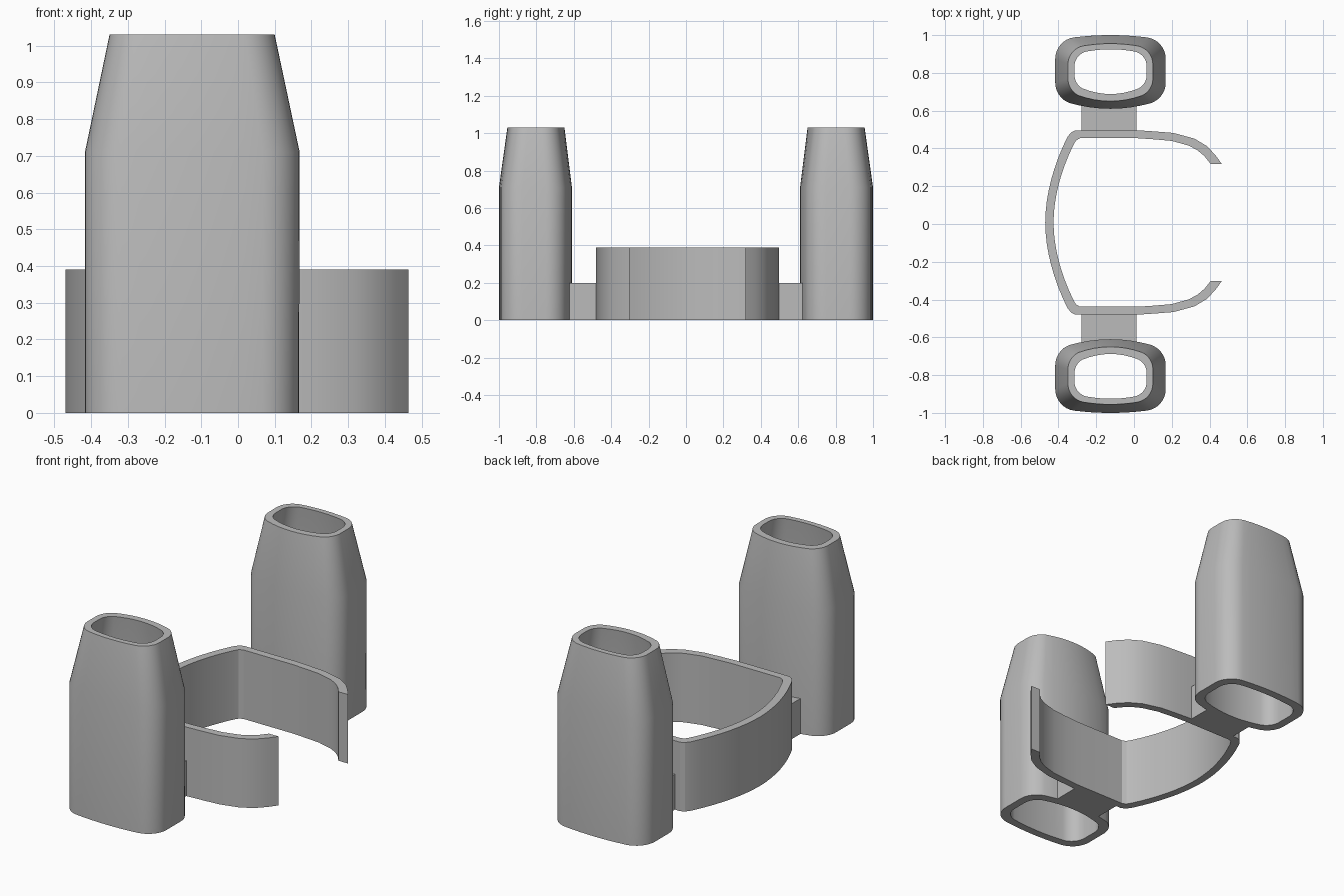
import bpy, bmesh, math

if "Cube" in bpy.data.objects:
    bpy.data.objects.remove(bpy.data.objects["Cube"])

grey = bpy.data.materials.new("mid grey")
grey.diffuse_color = (0.5, 0.5, 0.5, 1)
grey.use_nodes = True
grey.node_tree.nodes["Principled BSDF"].inputs["Base Color"].default_value = grey.diffuse_color


def finish(name, bm):
    bmesh.ops.recalc_face_normals(bm, faces=bm.faces)
    mesh = bpy.data.meshes.new(name)
    bm.to_mesh(mesh)
    bm.free()
    mesh.materials.append(grey)
    ob = bpy.data.objects.new(name, mesh)
    bpy.context.collection.objects.link(ob)
    bpy.ops.object.select_all(action='DESELECT')
    ob.select_set(True)
    bpy.context.view_layer.objects.active = ob
    bpy.ops.object.shade_smooth_by_angle(angle=math.radians(25))
    return ob


def half_outline(hx, hy, r, bulge):
    """Right-to-left upper half: rounded corners joined by a bowed edge."""
    t = math.atan(2 * bulge / (hx - r))
    xe, cy = hx - r + r * math.sin(t), hy - bulge - r * math.cos(t)
    corner = [(hx - r + r * math.cos(a), cy + r * math.sin(a))
              for a in [(math.pi / 2 - t) * i / 8 for i in range(9)]]
    edge = [(xe * k / 4, hy - bulge * (k / 4) ** 2) for k in (3, 2, 1, 0)]
    right = corner + edge
    return right + [(-x, y) for x, y in reversed(right[:-1])]


def outline(x0, x1, y0, y1, r):
    """Full tube section, bowed more on the side facing the clip."""
    cx, cy, hx, hy = (x0 + x1) / 2, (y0 + y1) / 2, (x1 - x0) / 2, (y1 - y0) / 2
    far = half_outline(hx, hy, r, 0.012)
    near = half_outline(hx, hy, r, 0.03)
    return [(cx + x, cy + y) for x, y in far] + [(cx - x, cy - y) for x, y in near]


def tube(name, side):
    # Section loops run up the outside and back down the inside
    sections = [(0, -0.417, 0.166, 0.61, 1.0, 0.115),
                (0.71, -0.417, 0.168, 0.61, 1.0, 0.115),
                (1.03, -0.35, 0.10, 0.65, 0.955, 0.10),
                (1.03, -0.315, 0.067, 0.688, 0.925, 0.08),
                (0.71, -0.37, 0.12, 0.655, 0.955, 0.09),
                (0, -0.37, 0.12, 0.655, 0.955, 0.09)]
    bm = bmesh.new()
    loops = [[bm.verts.new((x, side * y, z)) for x, y in outline(*s)] for z, *s in sections]
    n = len(loops[0])
    for k in range(len(loops)):
        a, b = loops[k], loops[(k + 1) % len(loops)]
        for i in range(n):
            j = (i + 1) % n
            bm.faces.new((a[i], a[j], b[j], b[i]))
    return finish(name, bm)


# Open clip: half of the band as (outer, inner) point pairs, mirrored front to back
CY = 0.008
band = [((0.465, 0.31), (0.406, 0.31)), ((0.43, 0.358), (0.372, 0.352)),
        ((0.385, 0.405), (0.335, 0.383)), ((0.32, 0.444), (0.29, 0.407)),
        ((0.21, 0.474), (0.20, 0.432)), ((0.11, 0.482), (0.11, 0.440)),
        ((0.02, 0.488), (0.02, 0.446)), ((-0.31, 0.488), (-0.285, 0.446)),
        ((-0.334, 0.476), (-0.306, 0.435)), ((-0.354, 0.450), (-0.32, 0.412))]
for k in range(1, 9):
    f = 1 - k / 8   # bowed back wall
    band.append(((-0.47 + 0.116 * f ** 1.9, 0.450 * f), (-0.426 + 0.106 * f ** 1.9, 0.412 * f)))
band += [((ox, -oy), (ix, -iy)) for (ox, oy), (ix, iy) in reversed(band[:-1])]

bm = bmesh.new()
rows = []
for (ox, oy), (ix, iy) in band:
    rows.append([bm.verts.new(p) for p in ((ox, oy + CY, 0), (ox, oy + CY, 0.39),
                                           (ix, iy + CY, 0.39), (ix, iy + CY, 0))])
for a, b in zip(rows, rows[1:]):
    for i in range(4):
        j = (i + 1) % 4
        bm.faces.new((a[i], a[j], b[j], b[i]))
bm.faces.new(rows[0])
bm.faces.new(rows[-1])
finish("clip_band", bm)

# Tubes and the low bridges joining them to the clip
for label, side in (("front", -1), ("back", 1)):
    tube(label + "_tube", side)
    bm = bmesh.new()
    bmesh.ops.create_cube(bm, size=1)
    for v in bm.verts:
        v.co.x = 0.013 if v.co.x > 0 else -0.278
        v.co.y = side * (0.635 if v.co.y > 0 else 0.47)
        v.co.z = 0.2 if v.co.z > 0 else 0
    finish(label + "_bridge", bm)
